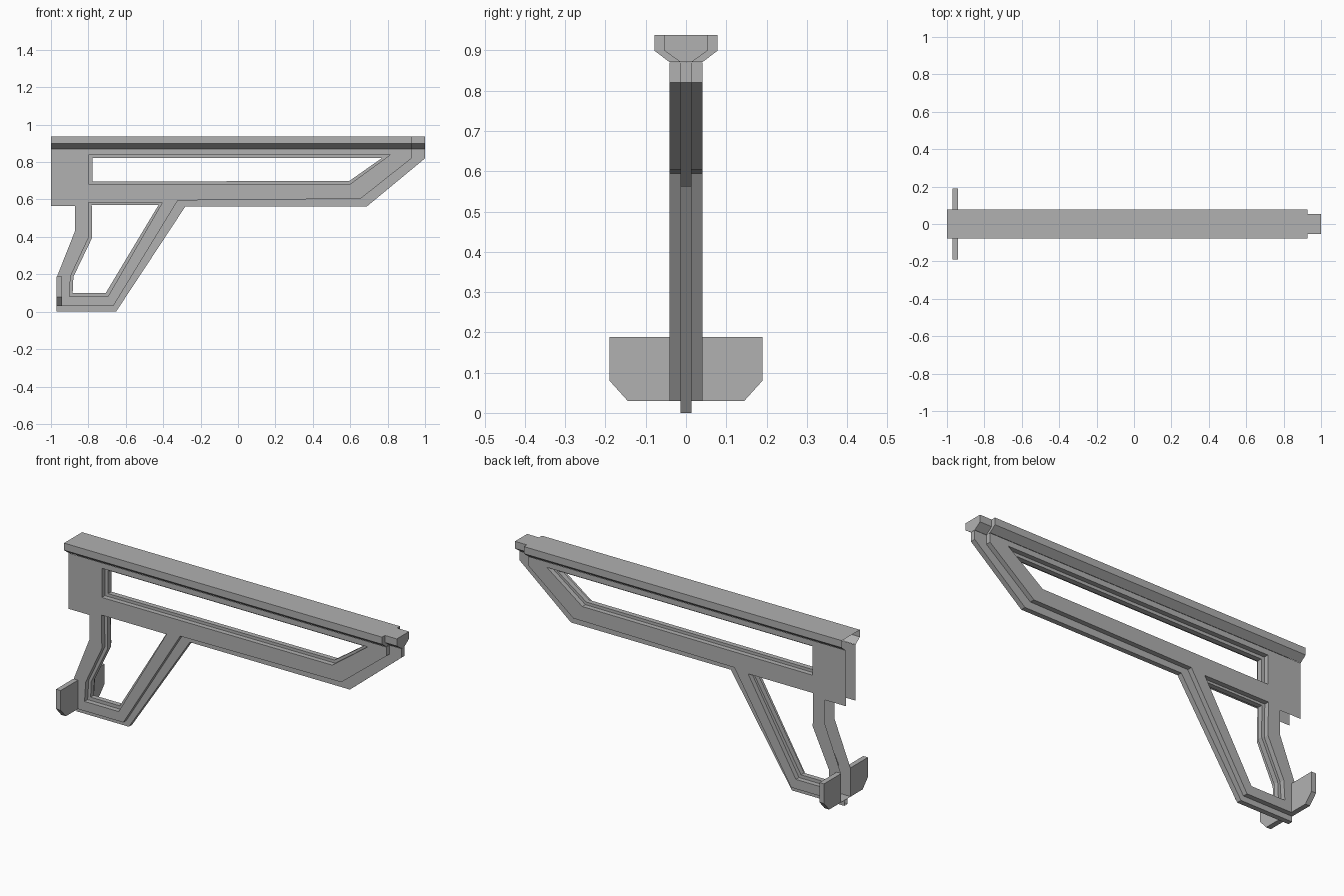
import bpy, bmesh
from mathutils import Vector
from mathutils.geometry import tessellate_polygon

if "Cube" in bpy.data.objects:
    bpy.data.objects.remove(bpy.data.objects["Cube"])

grey = bpy.data.materials.new("dark_grey")
grey.diffuse_color = (0.44, 0.44, 0.44, 1)
grey.use_nodes = True
grey.node_tree.nodes["Principled BSDF"].inputs["Base Color"].default_value = grey.diffuse_color


def prism(name, loops, a, b, axis='y', skip=(), caps=(True, True)):
    """Extrude an outline (first loop) with holes; skip = outer walls left open."""
    bm = bmesh.new()
    place = (lambda p, t: (p[0], t, p[1])) if axis == 'y' else (lambda p, t: (t, p[0], p[1]))
    flat = [p for loop in loops for p in loop]
    ends = [[bm.verts.new(place(p, t)) for p in flat] for t in (a, b)]
    tris = tessellate_polygon([[Vector((p[0], p[1], 0)) for p in l] for l in loops])
    for verts, cap in zip(ends, caps):
        if cap:
            for t in tris:
                bm.faces.new([verts[i] for i in t])
    start = 0
    for k, loop in enumerate(loops):
        n = len(loop)
        for i in range(n):
            if k == 0 and i in skip:
                continue
            p, q = start + i, start + (i + 1) % n
            bm.faces.new((ends[0][p], ends[0][q], ends[1][q], ends[1][p]))
        start += n
    bmesh.ops.recalc_face_normals(bm, faces=bm.faces)
    me = bpy.data.meshes.new(name)
    bm.to_mesh(me)
    bm.free()
    me.materials.append(grey)
    ob = bpy.data.objects.new(name, me)
    bpy.context.collection.objects.link(ob)
    return ob


THICK, THIN, NOSE = 0.041, 0.014, 0.928

# Shared profiles (x, z)
lower_edge = [(-0.97, 0.03), (-0.667, 0.03), (-0.322, 0.595), (0.655, 0.604), (NOSE, 0.82)]
upper_hole = [(-0.797, 0.84), (0.815, 0.84), (0.6, 0.683), (-0.797, 0.68)]
upper_hole_in = [(-0.778, 0.823), (0.772, 0.823), (0.595, 0.699), (-0.778, 0.696)]
grip_hole = [(-0.8, 0.583), (-0.405, 0.583), (-0.695, 0.082), (-0.902, 0.082),
             (-0.895, 0.19), (-0.797, 0.4)]
grip_hole_in = [(-0.782, 0.57), (-0.425, 0.57), (-0.707, 0.1), (-0.884, 0.1),
                (-0.88, 0.187), (-0.78, 0.395)]

# Main frame, open at the top (under the rail) and along the rear
frame = lower_edge + [(NOSE, 0.87), (-1, 0.87), (-1, 0.564), (-0.872, 0.564),
                      (-0.872, 0.43), (-0.965, 0.195)]
prism("main_frame", [frame, upper_hole, grip_hole], -THICK, THICK,
      skip=(5, 6, 7, 8, 9, 10))

# Thin flange along the lower edge and nose
flange = [(-0.97, 0), (-0.652, 0), (-0.282, 0.562), (0.688, 0.562), (1, 0.82),
          (1, 0.87), (NOSE, 0.87)] + lower_edge[::-1]
prism("lower_flange", [flange], -THIN, THIN, skip=(5, 6, 7, 8, 9, 10, 11))

# Thin lips inside the two openings
for name, outer, inner in (("upper_opening_lip", upper_hole, upper_hole_in),
                           ("grip_opening_lip", grip_hole, grip_hole_in)):
    prism(name, [outer, inner], -THIN, THIN, skip=range(len(outer)))


# Top rail and its narrower nose, flared cross-section (y, z)
def flare(base, top):
    right = [(base, 0.871), (top, 0.899), (top, 0.938)]
    return [right + [(-y, z) for y, z in right[::-1]]]


prism("top_rail", flare(THICK, 0.078), -1, NOSE, 'x', skip=(5,), caps=(False, True))
prism("rail_nose", flare(THIN, 0.053), NOSE, 1, 'x', caps=(False, True))

# Side plates at the foot of the grip
for side, s in (("left", 1), ("right", -1)):
    plate = [(s * y, z) for y, z in ((THICK, 0.03), (0.145, 0.03), (0.19, 0.08),
                                     (0.19, 0.188), (THICK, 0.188))]
    prism(side + "_foot_plate", [plate], -0.97, -0.942, 'x')
